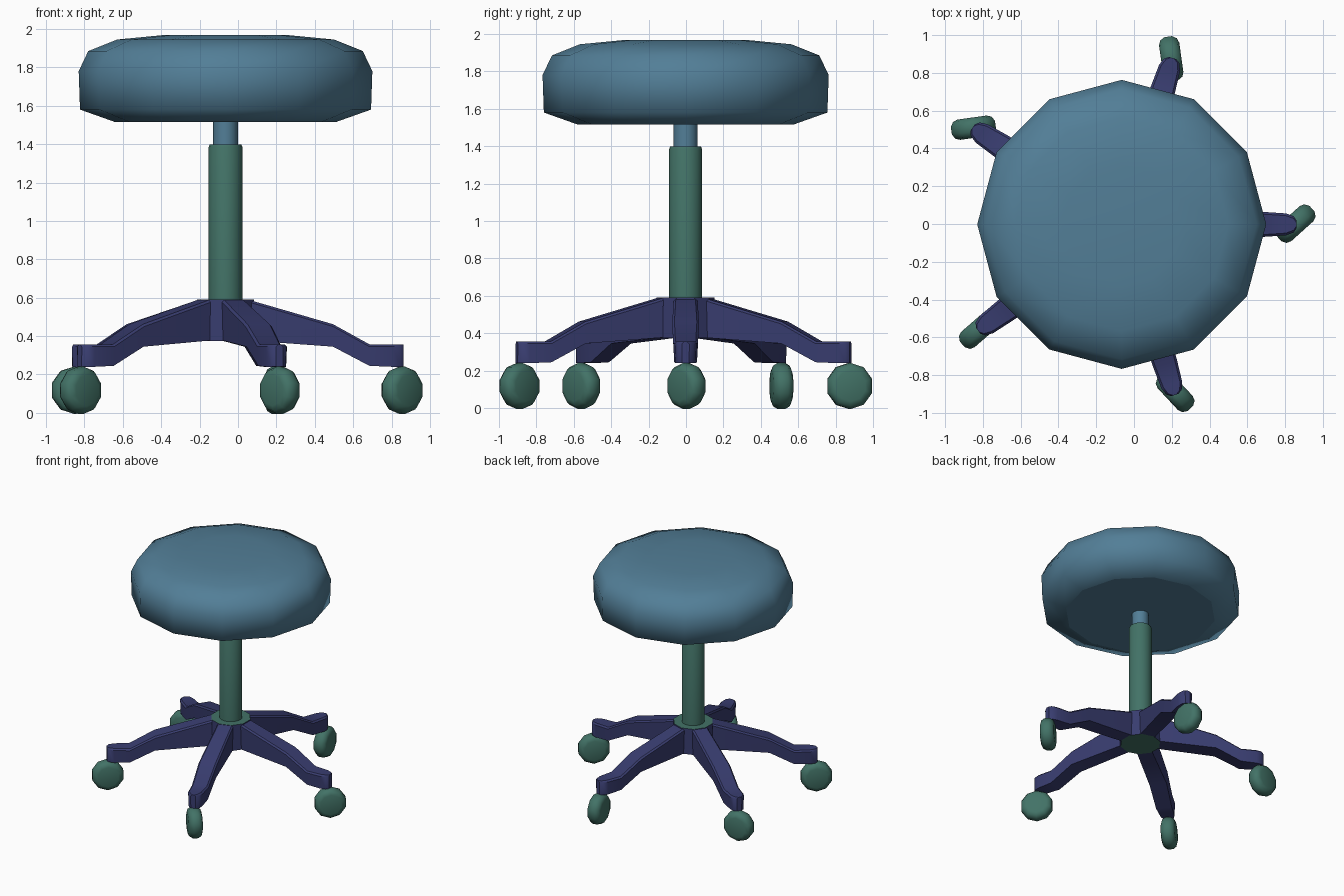
import bpy, math
from mathutils import Matrix, Vector

if "Cube" in bpy.data.objects:
    bpy.data.objects.remove(bpy.data.objects["Cube"])

CX = -0.065  # column axis


def material(name, rgb):
    m = bpy.data.materials.new(name)
    m.diffuse_color = (*rgb, 1)
    m.use_nodes = True
    m.node_tree.nodes["Principled BSDF"].inputs["Base Color"].default_value = m.diffuse_color
    return m


BLUE = material("steel blue", (0.085, 0.21, 0.31))
GREEN = material("dark green", (0.055, 0.17, 0.135))
NAVY = material("navy", (0.04, 0.046, 0.16))


def add(name, verts, faces, mats, angle=40):
    me = bpy.data.meshes.new(name)
    me.from_pydata(verts, [], faces)
    ob = bpy.data.objects.new(name, me)
    bpy.context.collection.objects.link(ob)
    for m in mats:
        me.materials.append(m)
    bpy.ops.object.select_all(action='DESELECT')
    ob.select_set(True)
    bpy.context.view_layer.objects.active = ob
    bpy.ops.object.shade_smooth_by_angle(angle=math.radians(angle))
    return ob


def loft(rings):
    """Faces joining equal rings of vertices, with both ends capped."""
    n = len(rings[0])
    verts = [v for ring in rings for v in ring]
    faces = [(k * n + i, k * n + (i + 1) % n, (k + 1) * n + (i + 1) % n, (k + 1) * n + i)
             for k in range(len(rings) - 1) for i in range(n)]
    faces.append(tuple(reversed(range(n))))
    faces.append(tuple(range(len(verts) - n, len(verts))))
    return verts, faces


def lathe(name, profile, sides, mats, matrix, phase=0.0, angle=40):
    """Turned solid from (radius, height) pairs listed bottom to top."""
    rings = [[matrix @ Vector((r * math.cos(phase + 2 * math.pi * i / sides),
                               r * math.sin(phase + 2 * math.pi * i / sides), z))
              for i in range(sides)] for r, z in profile]
    return add(name, *loft(rings), mats, angle)


axis = Matrix.Translation((CX, -0.002, 0))

# Cushion, twelve sided with a flat underside
seat = lathe("seat", [(0.575, 1.515), (0.758, 1.58), (0.765, 1.78), (0.715, 1.885),
                      (0.565, 1.945), (0.315, 1.969)], 12, [BLUE], axis, angle=85)
for p in seat.data.polygons:
    if p.normal.z < -0.99:
        p.use_smooth = False

# Gas lift column
lathe("piston", [(0.064, 1.36), (0.064, 1.53)], 16, [BLUE], axis)
lathe("column", [(0.088, 0.57), (0.088, 1.385), (0.082, 1.398)], 16, [GREEN], axis)

# Hub with green caps on top and bottom
hub = lathe("hub", [(0.155, 0.375), (0.155, 0.59)], 10, [NAVY, GREEN], axis, math.radians(18), 30)
for p in hub.data.polygons:
    p.material_index = 1 if abs(p.normal.z) > 0.9 else 0

# Legs: sections as (distance before tip centre, half width, bottom, top)
SECTIONS = [(-0.745, 0.064, 0.377, 0.588), (-0.31, 0.072, 0.345, 0.462),
            (-0.12, 0.066, 0.245, 0.357), (0.0, 0.058, 0.24, 0.357),
            (0.04, 0.043, 0.24, 0.357), (0.056, 0.02, 0.242, 0.355)]
LEGS = [(0, 0.87), (73, 0.865), (147, 0.885), (216.5, 0.89), (287.3, 0.89)]
# Casters: x, y, rolling direction in degrees
WHEELS = [(0.855, 0.002, 42), (0.197, 0.875, 98), (-0.85, 0.51, 8),
          (-0.82, -0.56, 41), (0.218, -0.89, -47)]

for k, ((deg, tip), (wx, wy, roll)) in enumerate(zip(LEGS, WHEELS), 1):
    place = axis @ Matrix.Rotation(math.radians(deg), 4, 'Z')
    rings = []
    for d, w, lo, hi in SECTIONS:
        c = 0.012
        outline = [(-w * 0.92, lo), (w * 0.92, lo), (w, hi - c), (w - c, hi), (c - w, hi), (-w, hi - c)]
        rings.append([place @ Vector((tip + d, y, z)) for y, z in outline])
    add(f"leg_{k}", *loft(rings), [NAVY], 35)

    # Ten-sided wheel with rounded shoulders, turned onto its rolling axis
    spin = (Matrix.Translation((wx, wy, 0.118)) @ Matrix.Rotation(math.radians(roll), 4, 'Z')
            @ Matrix.Rotation(math.radians(90), 4, 'X'))
    lathe(f"caster_{k}", [(0.082, -0.054), (0.108, -0.045), (0.124, -0.02), (0.124, 0.02),
                          (0.108, 0.045), (0.082, 0.054)], 10, [GREEN], spin, math.radians(18), 50)
